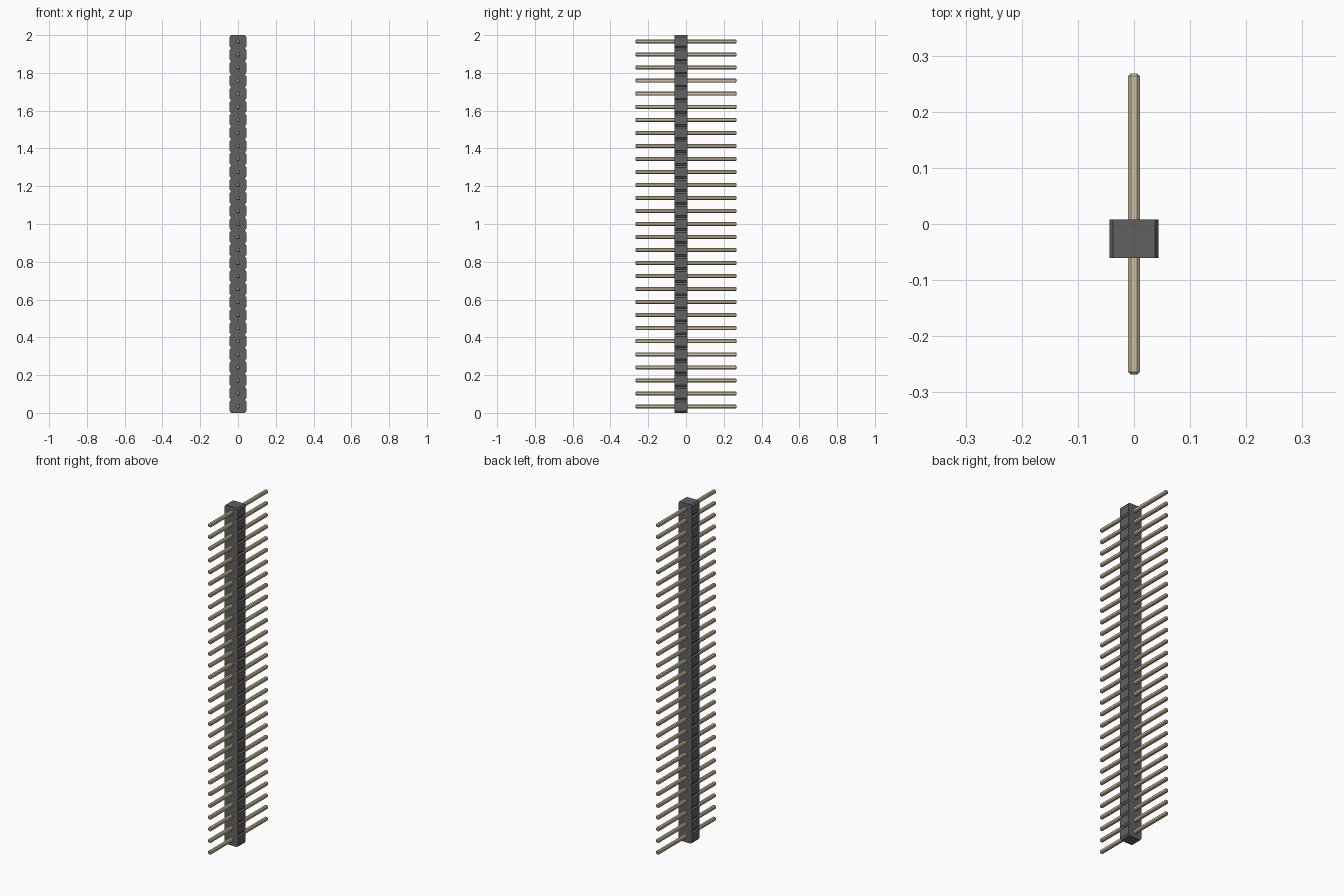
import bpy, bmesh

if "Cube" in bpy.data.objects:
    bpy.data.objects.remove(bpy.data.objects["Cube"])

COUNT = 29
PITCH = 2.0 / COUNT


def material(name, color):
    m = bpy.data.materials.new(name)
    m.diffuse_color = (*color, 1)
    m.use_nodes = True
    m.node_tree.nodes["Principled BSDF"].inputs["Base Color"].default_value = m.diffuse_color
    return m


def add_object(name, bm, mat):
    bmesh.ops.recalc_face_normals(bm, faces=bm.faces)
    mesh = bpy.data.meshes.new(name)
    bm.to_mesh(mesh)
    bm.free()
    mesh.materials.append(mat)
    ob = bpy.data.objects.new(name, mesh)
    bpy.context.collection.objects.link(ob)
    return ob


plastic = material("dark_plastic", (0.12, 0.12, 0.12))
metal = material("pale_gold", (0.62, 0.53, 0.35))

# housing: chamfered octagonal cells joined into one notched strip
outer, inner, cut = 0.044, 0.037, 0.010
y_front, y_back = -0.061, 0.008
right = []
for i in range(COUNT):
    z = i * PITCH
    if i == 0:
        right.append((inner, z))
    right += [(outer, z + cut), (outer, z + PITCH - cut), (inner, z + PITCH)]
bm = bmesh.new()
# one closed prism per cell row, built from quad strips
rows = [[bm.verts.new((s * x, y, z)) for s, y in
         ((-1, y_front), (1, y_front), (1, y_back), (-1, y_back))] for x, z in right]
for a, b in zip(rows, rows[1:]):
    for k in range(4):
        n = (k + 1) % 4
        bm.faces.new((a[k], a[n], b[n], b[k]))
bm.faces.new(rows[0])
bm.faces.new(rows[-1])
add_object("housing", bm, plastic)

# pins: square wire with chamfered edges and tips, sharing one mesh
bm = bmesh.new()
bmesh.ops.create_cube(bm, size=1)
bmesh.ops.scale(bm, vec=(0.0212, 0.537, 0.0212), verts=bm.verts)
bmesh.ops.bevel(bm, geom=bm.edges[:], offset=0.005, segments=1,
                affect='EDGES', profile=0.5)
pin = add_object("pin_01", bm, metal)
pin.location.z = PITCH / 2
for i in range(1, COUNT):
    p = bpy.data.objects.new(f"pin_{i + 1:02d}", pin.data)
    p.location.z = (i + 0.5) * PITCH
    bpy.context.collection.objects.link(p)
